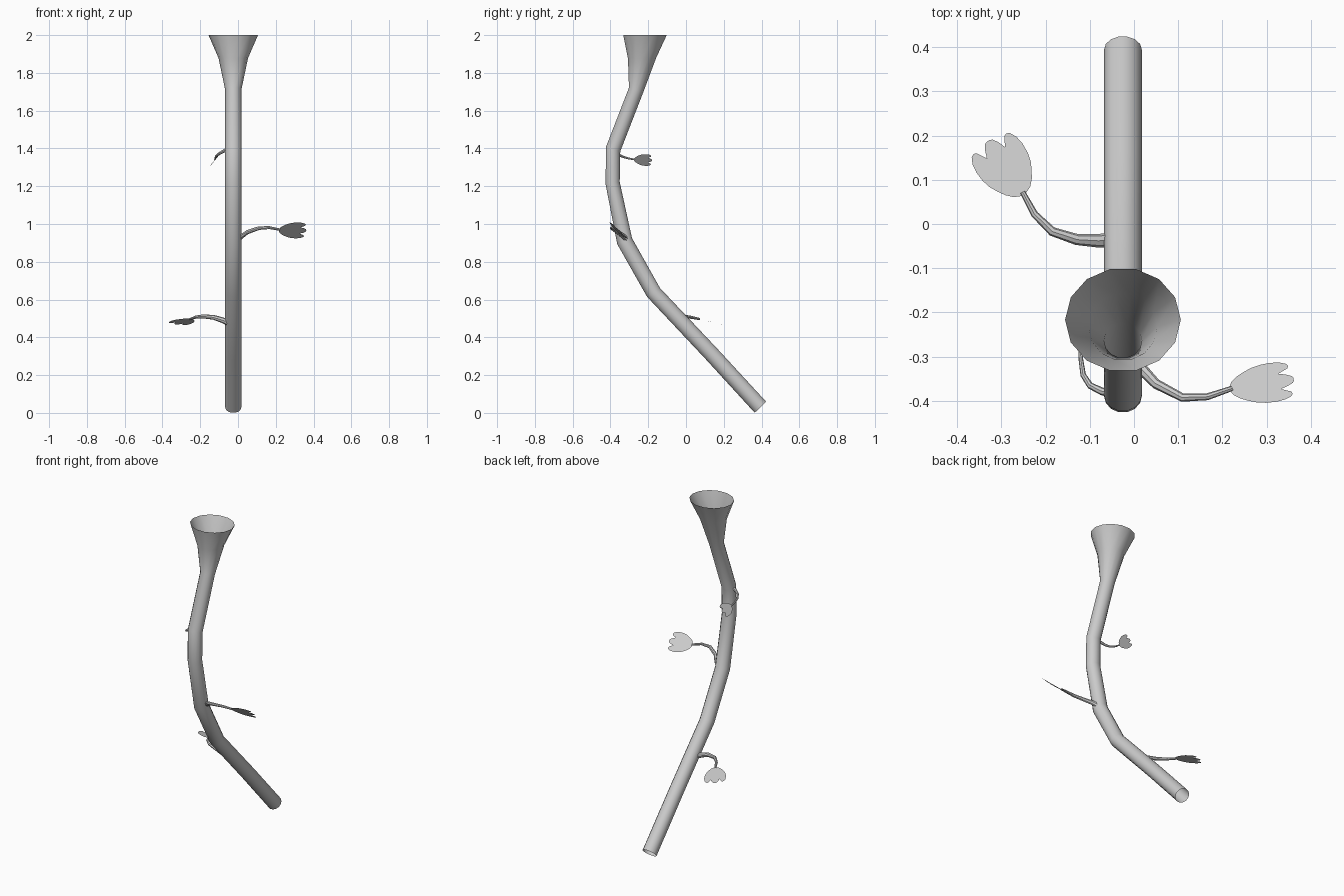
import bpy, math
from mathutils import Vector

if "Cube" in bpy.data.objects:
    bpy.data.objects.remove(bpy.data.objects["Cube"])


def make(name, verts, faces, smooth=True):
    me = bpy.data.meshes.new(name)
    me.from_pydata([tuple(v) for v in verts], [], faces)
    me.update()
    ob = bpy.data.objects.new(name, me)
    bpy.context.collection.objects.link(ob)
    if smooth:
        bpy.ops.object.select_all(action='DESELECT')
        ob.select_set(True)
        bpy.context.view_layer.objects.active = ob
        bpy.ops.object.shade_smooth_by_angle(angle=math.radians(35))
    return ob


def loft(name, rings, n):
    """Open tube through rings given as (centre, half axis a, half axis b)."""
    verts, faces = [], []
    for c, a, b in rings:
        for i in range(n):
            t = 2 * math.pi * i / n
            verts.append(c + a * math.cos(t) + b * math.sin(t))
    for k in range(len(rings) - 1):
        for i in range(n):
            j = (i + 1) % n
            faces.append((k*n + i, k*n + j, k*n + n + j, k*n + n + i))
    return make(name, verts, faces)


def stem(name, pts, r0, r1):
    pts = [Vector(p) for p in pts]
    rings = []
    for i, p in enumerate(pts):
        t = (pts[min(i + 1, len(pts) - 1)] - pts[max(i - 1, 0)]).normalized()
        r = r0 + (r1 - r0) * i / (len(pts) - 1)
        side = t.cross(Vector((0, 0, 1))).normalized()
        rings.append((p, side * r, side.cross(t) * -r))
    return loft(name, rings, 8)


# Half outline of the three-lobed leaf: (along, across), leaf length = 1
HALF = [(0, .05), (.045, .15), (.14, .24), (.25, .31), (.38, .375), (.52, .41),
        (.68, .42), (.82, .40), (.92, .35), (.95, .30), (.93, .25), (.78, .165),
        (.90, .12), (.98, .07), (1.0, .03)]


def leaf(name, base, along, across, length):
    base, u = Vector(base), Vector(along).normalized()
    v = Vector(across)
    v = (v - u * v.dot(u)).normalized()
    outline = HALF + [(a, -c) for a, c in reversed(HALF)]
    verts = [base + (u * a + v * c) * length for a, c in outline]
    return make(name, verts, [tuple(range(len(verts)))], smooth=False)


# Trunk with flared mouth: lower-left and right edge of each ring in (y, z), x radius
X = -0.025
stations = [
    (.363, .0, .425, .06, .043), (.106, .281, .168, .339, .043),
    (-.207, .614, -.137, .662, .043), (-.365, .893, -.285, .926, .043),
    (-.427, 1.212, -.350, 1.223, .043), (-.424, 1.41, -.347, 1.384, .043),
    (-.303, 1.722, -.224, 1.70, .043), (-.309, 1.876, -.156, 1.88, .078),
    (-.335, 2.0, -.099, 2.0, .131)]
rings = []
for yl, zl, yr, zr, rx in stations:
    a, b = Vector((X, yl, zl)), Vector((X, yr, zr))
    rings.append(((a + b) / 2, Vector((rx, 0, 0)), (b - a) / 2))
loft("trunk", rings, 14)

# Side stems
stem("lower_stem", [(-.05, -.036, .478), (-.085, -.038, .492), (-.13, -.035, .506),
                    (-.185, -.017, .511), (-.225, .022, .507), (-.252, .072, .497)], .017, .006)
stem("middle_stem", [(.0, -.315, .918), (.022, -.333, .937), (.05, -.362, .957),
                     (.11, -.393, .978), (.166, -.391, .981), (.222, -.372, .970)], .015, .006)
stem("upper_stem", [(-.05, -.383, 1.398), (-.072, -.379, 1.388), (-.099, -.366, 1.373),
                    (-.115, -.342, 1.359), (-.12, -.308, 1.348), (-.122, -.27, 1.341)], .010, .004)

# Leaves at the stem tips
leaf("lower_leaf", (-.25, .067, .498), (-.55, .83, -.2), (.83, .55, -.13), .148)
leaf("middle_leaf", (.217, -.373, .968), (1, .15, -.02), (-.12, .72, -.69), .146)
leaf("upper_leaf", (-.122, -.274, 1.341), (0, 1, -.04), (.60, 0, .75), .094)
